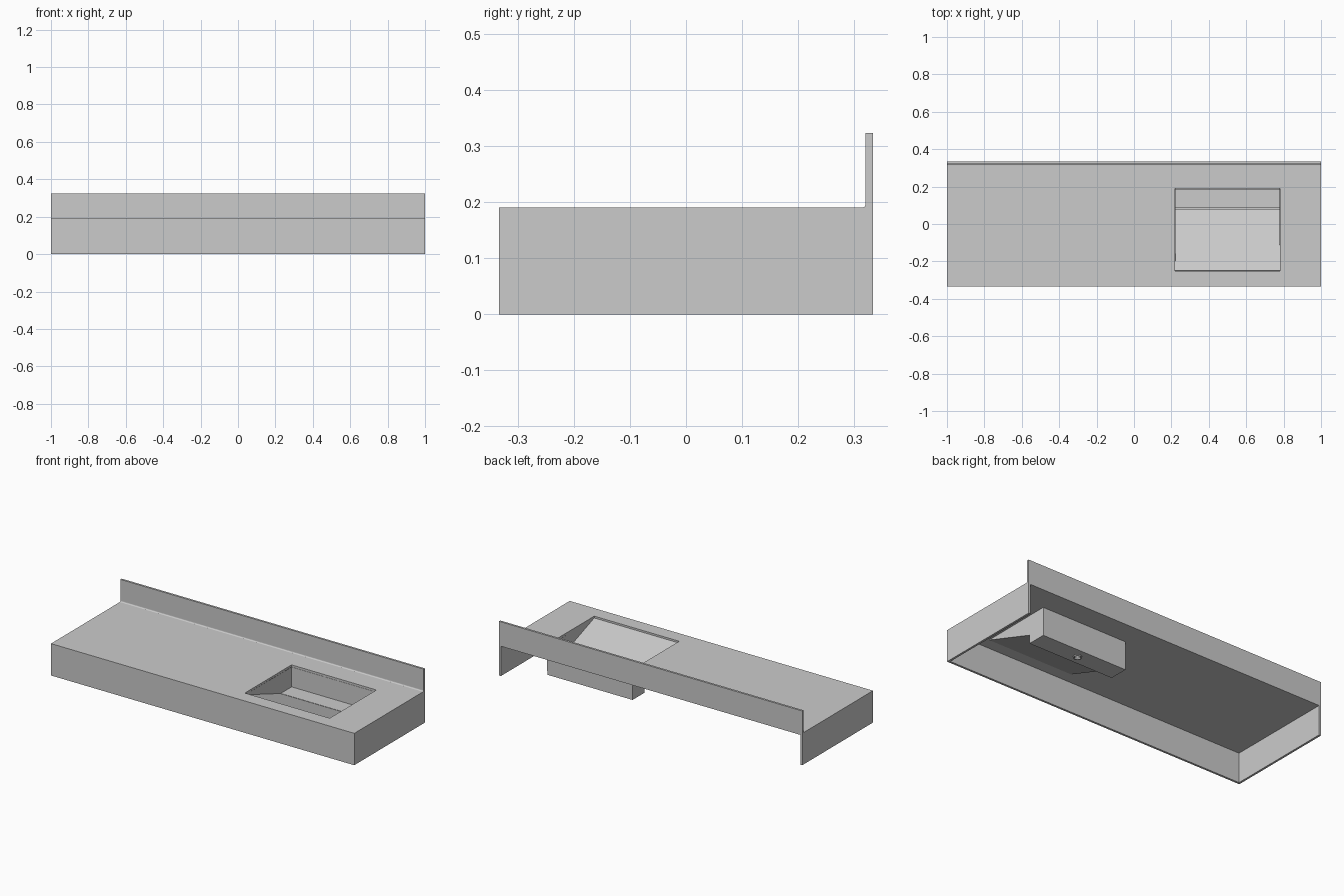
import bpy, bmesh, math

if "Cube" in bpy.data.objects:
    bpy.data.objects.remove(bpy.data.objects["Cube"])

L, D, T = 1.0, 0.333, 0.0125          # half length, half depth, sheet thickness
TOP, SPLASH = 0.19, 0.323
X0, X1, Y0, Y1 = 0.22, 0.78, -0.25, 0.19   # basin opening
TROUGH = 0.08                          # y where the ramp meets the trough


def finish(name, bm):
    bmesh.ops.recalc_face_normals(bm, faces=bm.faces)
    me = bpy.data.meshes.new(name)
    bm.to_mesh(me)
    bm.free()
    ob = bpy.data.objects.new(name, me)
    bpy.context.collection.objects.link(ob)
    return ob


def prism(name, profile, xa, xb, open_edge=False):
    """Extrude a (y, z) profile along x; open_edge leaves out the closing side."""
    bm = bmesh.new()
    a = [bm.verts.new((xa, y, z)) for y, z in profile]
    b = [bm.verts.new((xb, y, z)) for y, z in profile]
    bm.faces.new(a)
    bm.faces.new(b[::-1])
    n = len(profile)
    for i in range(n - 1 if open_edge else n):
        j = (i + 1) % n
        bm.faces.new((a[i], a[j], b[j], b[i]))
    return finish(name, bm)


def box(name, xa, xb, ya, yb, za, zb):
    return prism(name, [(ya, za), (ya, zb), (yb, zb), (yb, za)], xa, xb)


def cylinder(name, r, za, zb):
    bm = bmesh.new()
    bmesh.ops.create_cone(bm, cap_ends=True, segments=32, radius1=r, radius2=r, depth=zb - za)
    ob = finish(name, bm)
    ob.location = ((X0 + X1) / 2, (TROUGH + Y1) / 2, (za + zb) / 2)
    return ob


def cut(ob, cutter):
    cutter.hide_render = True
    cutter.hide_viewport = True
    m = ob.modifiers.new("cut", 'BOOLEAN')
    m.operation, m.solver, m.object = 'DIFFERENCE', 'EXACT', cutter


# Countertop with front apron and coved backsplash
r = 0.007
yb = D - T
cove = [(yb - r + r * math.sin(t), TOP + r - r * math.cos(t))
        for t in (i * math.pi / 12 for i in range(7))]
counter = prism("countertop", [(-D, 0), (-D, TOP)] + cove + [
    (yb, SPLASH), (D, SPLASH), (D, TOP - T), (-D + T, TOP - T), (-D + T, 0)], -L, L)
cut(counter, box("opening_cutter", X0, X1, Y0, Y1, 0.1, 0.25))

# Side aprons
for s, side in ((-1, "left"), (1, "right")):
    box(side + "_apron", *sorted((s * L, s * (L - T))), -D + T, D, 0, TOP - T)

# Basin: sloping ramp falling to a deep trough at the back
basin = prism("basin", [(Y0, TOP - T), (TROUGH, 0.06), (TROUGH, 0.01),
                        (Y1, 0.01), (Y1, TOP - T)], X0, X1, open_edge=True)
solid = basin.modifiers.new("thickness", 'SOLIDIFY')
solid.thickness, solid.offset = 0.004, 0
cut(basin, cylinder("drain_cutter", 0.017, -0.02, 0.03))

# Cover plate hiding the drain, with a narrow gap along the ramp
box("trough_cover", X0 + 0.002, X1 - 0.002, TROUGH + 0.006, Y1 - 0.002, 0.052, 0.06)

# Drain collar under the trough
collar = cylinder("drain_collar", 0.024, 0.002, 0.009)
cut(collar, bpy.data.objects["drain_cutter"])
